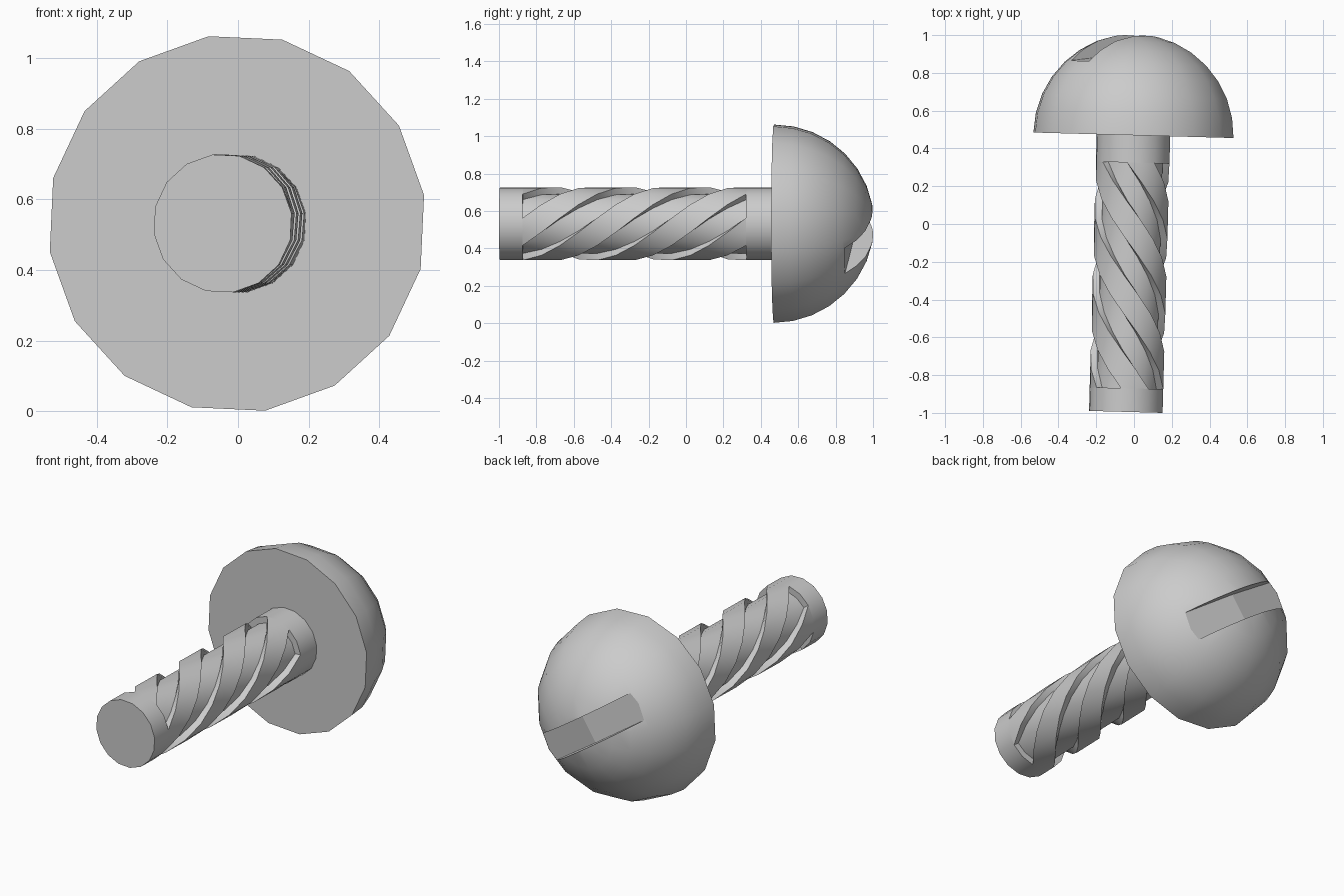
import bpy, bmesh, math
from mathutils import Vector

cube = bpy.data.objects.get("Cube")
if cube:
    bpy.data.objects.remove(cube, do_unlink=True)

SEG = 16
STEP = 2 * math.pi / SEG
OFFSET = math.radians(8.6)
TILT = -0.0275                      # the whole pin leans slightly about z
ORIGIN = (-0.016, 0.0, 0.5315)
R_SHAFT, R_GROOVE, R_HEAD = 0.197, 0.16, 0.536
Y_FRONT, Y_LOW, Y_HIGH, Y_HEAD = -0.995, -0.87, 0.325, 0.47

steel = bpy.data.materials.new("grey steel")
steel.diffuse_color = (0.6, 0.6, 0.6, 1)
steel.use_nodes = True
steel.node_tree.nodes["Principled BSDF"].inputs["Base Color"].default_value = (0.6, 0.6, 0.6, 1)


def point(index, radius, y):
    a = OFFSET + STEP * index
    return Vector((radius * math.cos(a), y, radius * math.sin(a)))


def loft(name, rings, diagonal=False):
    """Skin equal rings of points, closing both ends."""
    bm = bmesh.new()
    rows = [[bm.verts.new(p) for p in ring] for ring in rings]
    for a, b in zip(rows, rows[1:]):
        for i in range(len(a)):
            k = (i + 1) % len(a)
            if diagonal:
                bm.faces.new((a[i], a[k], b[k]))
                bm.faces.new((a[i], b[k], b[i]))
            else:
                bm.faces.new((a[i], a[k], b[k], b[i]))
    bm.faces.new(rows[0])
    bm.faces.new(rows[-1])
    bmesh.ops.remove_doubles(bm, verts=bm.verts, dist=1e-5)
    bmesh.ops.recalc_face_normals(bm, faces=bm.faces)
    mesh = bpy.data.meshes.new(name)
    bm.to_mesh(mesh)
    bm.free()
    obj = bpy.data.objects.new(name, mesh)
    bpy.context.collection.objects.link(obj)
    mesh.materials.append(steel)
    obj.location = ORIGIN
    obj.rotation_euler = (0, 0, TILT)
    return obj


def select_only(obj):
    bpy.ops.object.select_all(action='DESELECT')
    obj.select_set(True)
    bpy.context.view_layer.objects.active = obj


def smooth(obj):
    select_only(obj)
    bpy.ops.object.shade_smooth_by_angle(angle=math.radians(30))


def lathe(name, profile):
    return loft(name, [[point(i, r, y) for i in range(SEG)] for r, y in profile])


# Plain collars at both ends of the shaft
smooth(lathe("front_collar", [(R_SHAFT, Y_FRONT), (R_SHAFT, Y_LOW)]))
smooth(lathe("rear_collar", [(R_SHAFT, Y_HIGH), (R_SHAFT, Y_HEAD + 0.01)]))

# Shaft with four spiral grooves, three quarters of a turn
TURNS = 12
section = [(0, R_SHAFT), (1, R_SHAFT), (2, R_SHAFT),
           (2, R_GROOVE), (3, R_GROOVE), (4, R_GROOVE)]
rings = []
for j in range(TURNS + 1):
    y = Y_HIGH + (Y_LOW - Y_HIGH) * j / TURNS
    rings.append([point(2 + 4 * p + i - j, r, y) for p in range(4) for i, r in section])
smooth(loft("grooved_shaft", rings, diagonal=True))

# Domed head
arc = [math.pi / 2 * k / 8 for k in range(8)]
profile = [(R_HEAD * math.cos(a), Y_HEAD + R_HEAD * math.sin(a)) for a in arc]
profile.append((0.03, Y_HEAD + R_HEAD * 0.998))
head = lathe("domed_head", profile)

# Driver slot with a shallow ridge across its floor
along = Vector((0.826, 0, -0.563))
across = Vector((0.563, 0, 0.826))
slot = [(-0.6, 0.357), (0, 0.43), (0.6, 0.357), (0.6, 0.7), (-0.6, 0.7)]
cutter = loft("slot_cutter", [
    [along * s + across * w + Vector((0, Y_HEAD + d, 0)) for s, d in slot]
    for w in (-0.082, 0.082)])
cutter.hide_render = True

cut = head.modifiers.new("slot", 'BOOLEAN')
cut.operation = 'DIFFERENCE'
cut.solver = 'EXACT'
cut.object = cutter
select_only(head)
bpy.ops.object.modifier_apply(modifier=cut.name)
bpy.data.objects.remove(cutter, do_unlink=True)
smooth(head)

# Keep the slot and the underside flat shaded
for poly in head.data.polygons:
    if (poly.center - Vector((0, Y_HEAD, 0))).length < 0.5:
        poly.use_smooth = False
